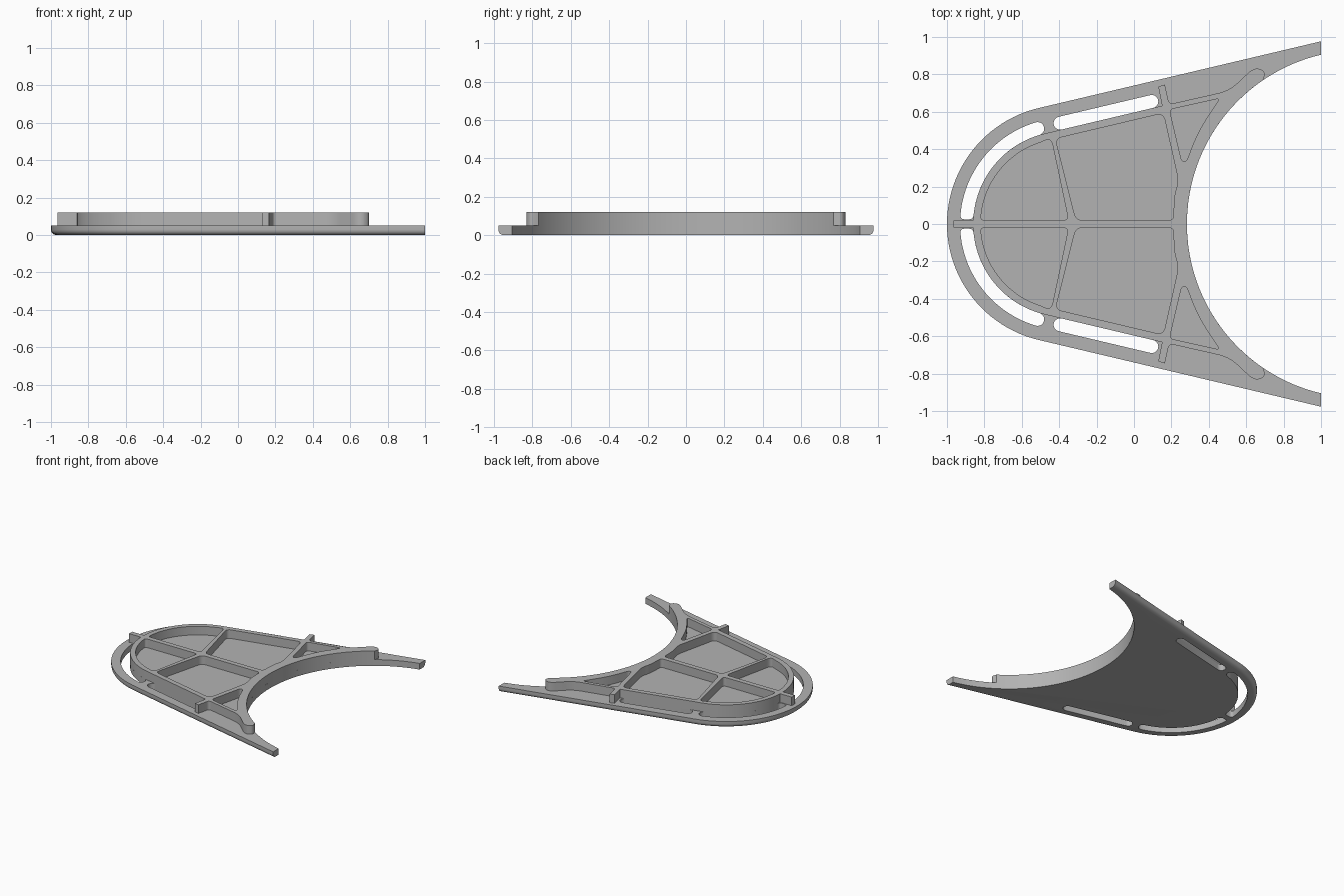
import bpy, bmesh
from math import sin, cos, radians

if "Cube" in bpy.data.objects:
    bpy.data.objects.remove(bpy.data.objects["Cube"], do_unlink=True)

NOSE, SCOOP = -0.363, 1.213       # arc centres on the x axis
PLATE_TOP, RIB_TOP = 0.05, 0.12
TILT = 13.3                       # slope of the straight sides, degrees

grey = bpy.data.materials.new("plain grey")
grey.use_nodes = True
grey.diffuse_color = (0.45, 0.45, 0.45, 1)
grey.node_tree.nodes["Principled BSDF"].inputs["Base Color"].default_value = grey.diffuse_color


def arc(cx, cy, r, a0, a1, n=24):
    steps = [radians(a0 + (a1 - a0) * i / n) for i in range(n + 1)]
    return [(cx + r * cos(a), cy + r * sin(a)) for a in steps]


def side(x, inset):
    """Point on a line parallel to the straight side, inset from it."""
    t = radians(TILT)
    return (x, (0.637 - inset) / cos(t) + (x - NOSE) * sin(t) / cos(t))


def rounded(pts, n=6):
    """Round every point that carries a third value, its cut-back length."""
    out = []
    for i, p in enumerate(pts):
        if len(p) == 2:
            out.append(p)
            continue
        ends = []
        for q in (pts[i - 1], pts[(i + 1) % len(pts)]):
            dx, dy = q[0] - p[0], q[1] - p[1]
            k = min(p[2] / (dx * dx + dy * dy) ** 0.5, 0.49)
            ends.append((p[0] + dx * k, p[1] + dy * k))
        for j in range(n + 1):
            t = j / n
            out.append(tuple((1 - t) ** 2 * ends[0][c] + 2 * t * (1 - t) * p[c]
                             + t * t * ends[1][c] for c in (0, 1)))
    return out


def flip(pts):
    return [(x, -y) for x, y in reversed(pts)]


def prisms(name, outlines, z0, z1):
    bm = bmesh.new()
    for pts in outlines:
        face = bm.faces.new([bm.verts.new((x, y, z0)) for x, y in pts])
        grown = bmesh.ops.extrude_face_region(bm, geom=[face])["geom"]
        for v in grown:
            if isinstance(v, bmesh.types.BMVert):
                v.co.z = z1
    bmesh.ops.recalc_face_normals(bm, faces=bm.faces)
    mesh = bpy.data.meshes.new(name)
    bm.to_mesh(mesh)
    bm.free()
    mesh.materials.append(grey)
    obj = bpy.data.objects.new(name, mesh)
    bpy.context.collection.objects.link(obj)
    return obj


def activate(obj):
    bpy.ops.object.select_all(action='DESELECT')
    obj.select_set(True)
    bpy.context.view_layer.objects.active = obj


def cut(obj, half_outlines, z0, z1):
    """Cut the outlines and their mirror images out of obj."""
    cutter = prisms("cutter", half_outlines + [flip(h) for h in half_outlines], z0, z1)
    cutter.hide_render = True
    mod = obj.modifiers.new("cut", 'BOOLEAN')
    mod.operation, mod.solver, mod.object = 'DIFFERENCE', 'EXACT', cutter
    activate(obj)
    bpy.ops.object.modifier_apply(modifier=mod.name)
    bpy.data.objects.remove(cutter, do_unlink=True)
    bpy.ops.object.shade_smooth_by_angle(angle=radians(30))


# Base plate: round nose, straight flared sides, scooped rear
tip = side(1, 0)
plate = prisms("base_plate", [
    arc(NOSE, 0, 0.637, 90 + TILT, 270 - TILT, 48) + [(1, -tip[1])]
    + arc(SCOOP, 0, 0.93, 256.75, 103.25, 64) + [tip]], 0, PLATE_TOP)

# Rounded lower outer edge
bm = bmesh.new()
bm.from_mesh(plate.data)
rim = []
for e in bm.edges:
    mid = (e.verts[0].co + e.verts[1].co) / 2
    if mid.z < 0.001 and mid.x < 0.999 and (mid.x - SCOOP) ** 2 + mid.y ** 2 > 0.94 ** 2:
        rim.append(e)
bmesh.ops.bevel(bm, geom=rim, offset=0.028, segments=5, profile=0.5, affect='EDGES')
bm.to_mesh(plate.data)
bm.free()

# Slots: one curved around the nose, one along each side
nose_slot = rounded(
    [(-0.86, 0.025, 0.025), (-0.93, 0.025, 0.025)]
    + arc(NOSE, 0, 0.567, 172, 106.6)
    + arc(NOSE + 0.532 * cos(radians(106.6)), 0.532 * sin(radians(106.6)),
          0.035, 106.6, -73.4, 10)[1:-1]
    + arc(NOSE, 0, 0.497, 106.6, 172))
side_slot = (arc(*side(0.095, 0.105), 0.035, 90 + TILT, TILT - 90, 10)
             + arc(*side(-0.395, 0.105), 0.035, TILT - 90, TILT - 270, 10))
cut(plate, [nose_slot, side_slot], -0.1, 0.2)

# Rib frame: nose tab, curved wall, side tabs and rear horns
half = rounded(
    [(-0.965, 0.02), (-0.86, 0.02)]
    + arc(NOSE, 0, 0.497, 177, 90 + TILT)
    + [side(0.15, 0.14), (0.13, 0.735), (0.165, 0.745), (0.188, 0.64, 0.025),
       (0.51, 0.713, 0.06), (0.645, 0.84, 0.05), (0.705, 0.815, 0.035)]
    + arc(SCOOP, 0, 0.93, 124.2, 180, 40))
frame = prisms("rib_frame", [half + flip(half)[1:]], PLATE_TOP, RIB_TOP)

# Pockets between the ribs
nose_pocket = rounded(
    [(-0.35, 0.02, 0.03), (-0.82, 0.02, 0.025)]
    + arc(NOSE, 0, 0.457, 173, 108)
    + [(-0.443, 0.46, 0.04)])
main_pocket = rounded([
    (-0.31, 0.02, 0.035), (0.21, 0.02, 0.025), (0.215, 0.15, 0.03), (0.238, 0.23, 0.04),
    side(0.157, 0.18) + (0.04,), side(-0.42, 0.18) + (0.035,)])
horn_pocket = rounded([
    (0.255, 0.335, 0.025), (0.28, 0.335, 0.02), (0.345, 0.5, 0.08),
    (0.46, 0.672, 0.025), (0.19, 0.612, 0.025)])
cut(frame, [nose_pocket, main_pocket, horn_pocket], 0, 0.2)
